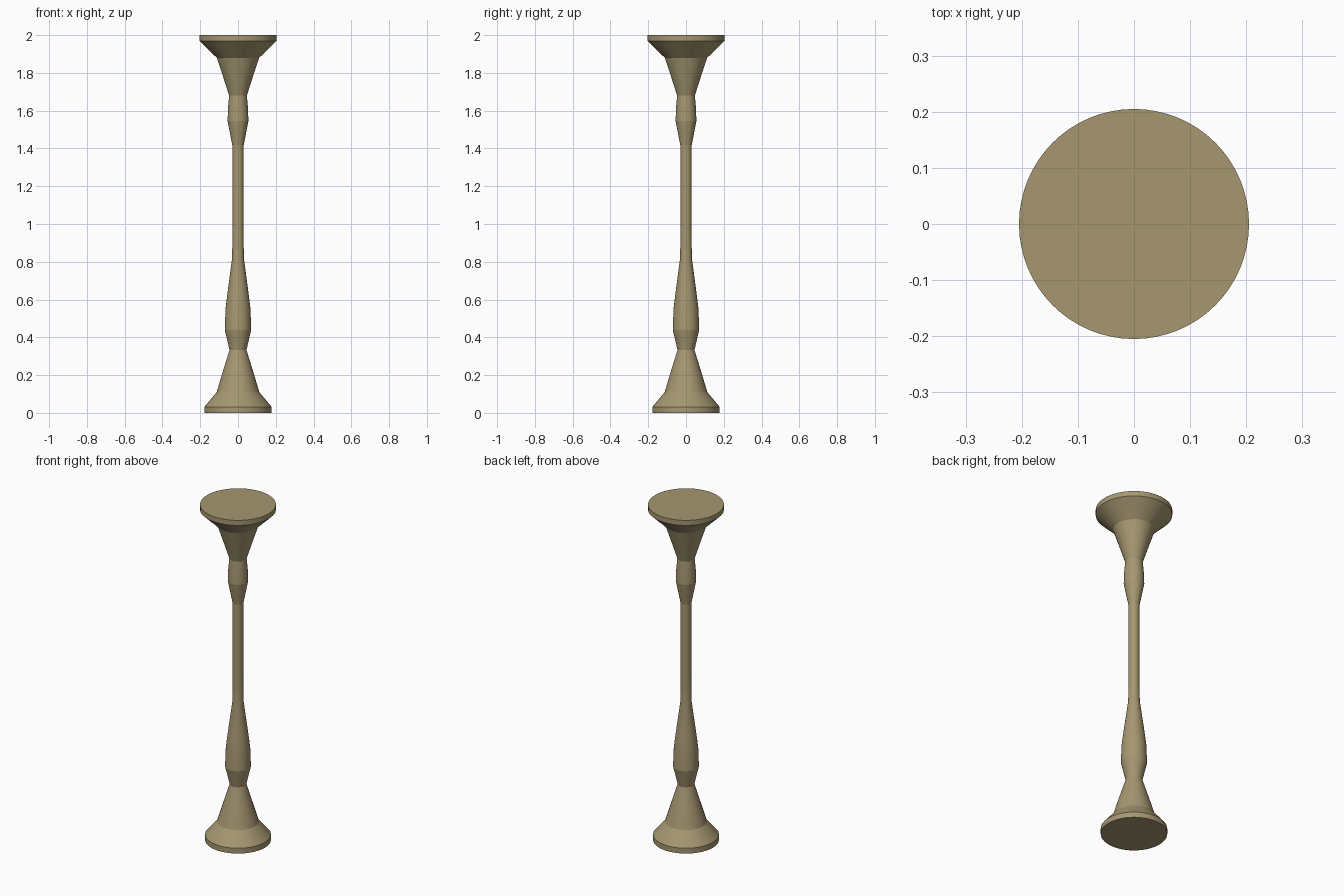
import bpy, bmesh, math

if "Cube" in bpy.data.objects:
    bpy.data.objects.remove(bpy.data.objects["Cube"])

SEGMENTS = 64

# Radius and height of every ring, from the foot up to the top plate
PROFILE = [
    # foot plate and flared base
    (0.178, 0.0), (0.178, 0.032), (0.113, 0.11), (0.08, 0.22), (0.045, 0.333),
    # lower swelling
    (0.070, 0.44), (0.066, 0.55), (0.055, 0.64),
    # slim shaft
    (0.031, 0.82), (0.030, 0.91), (0.030, 1.0), (0.030, 1.1), (0.030, 1.2),
    (0.030, 1.32), (0.030, 1.415),
    # upper swelling
    (0.055, 1.545), (0.053, 1.61), (0.047, 1.68),
    # flared capital and top plate
    (0.079, 1.78), (0.112, 1.88), (0.205, 1.97), (0.205, 2.0),
]


def lathe(name, profile, segments):
    """Spin a profile about z into a closed solid."""
    bm = bmesh.new()
    rings = [[bm.verts.new((r * math.cos(2 * math.pi * i / segments),
                            r * math.sin(2 * math.pi * i / segments), z))
              for i in range(segments)] for r, z in profile]
    for low, high in zip(rings, rings[1:]):
        for i in range(segments):
            j = (i + 1) % segments
            bm.faces.new((low[i], low[j], high[j], high[i]))
    bm.faces.new(rings[0][::-1])
    bm.faces.new(rings[-1])
    mesh = bpy.data.meshes.new(name)
    bm.to_mesh(mesh)
    bm.free()
    obj = bpy.data.objects.new(name, mesh)
    bpy.context.collection.objects.link(obj)
    return obj


# Turned column, smooth around but crisp at each change of slope
column = lathe("turned_column", PROFILE, SEGMENTS)
column.select_set(True)
bpy.context.view_layer.objects.active = column
bpy.ops.object.shade_smooth_by_angle(angle=math.radians(7))

stone = bpy.data.materials.new("khaki_stone")
stone.diffuse_color = (0.38, 0.31, 0.165, 1.0)
stone.use_nodes = True
stone.node_tree.nodes["Principled BSDF"].inputs["Base Color"].default_value = stone.diffuse_color
column.data.materials.append(stone)
